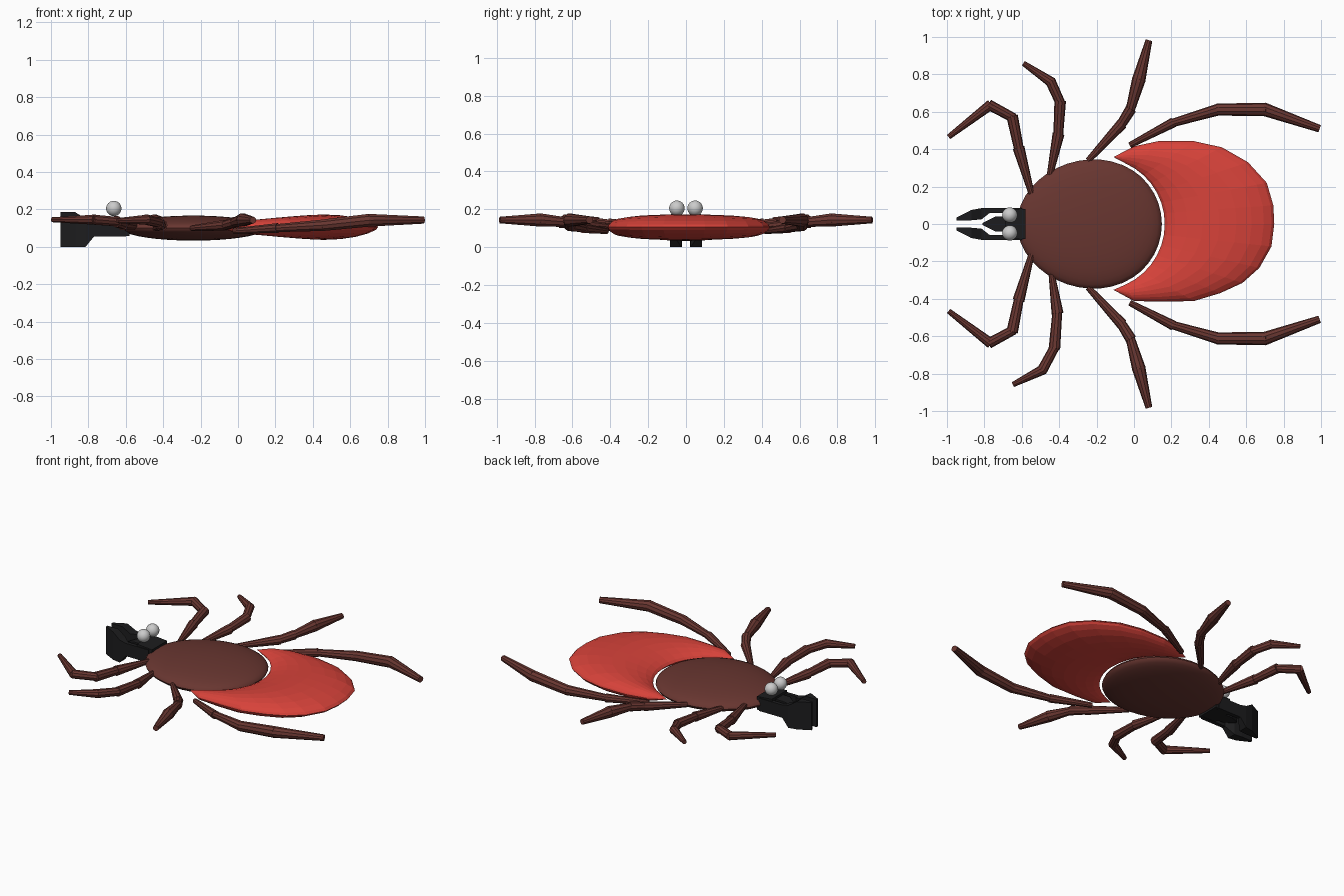
import bpy, bmesh
from math import sin, cos, pi
from mathutils import Vector

if "Cube" in bpy.data.objects:
    bpy.data.objects.remove(bpy.data.objects["Cube"])


def material(name, rgb):
    m = bpy.data.materials.new(name)
    m.diffuse_color = (*rgb, 1)
    m.use_nodes = True
    m.node_tree.nodes["Principled BSDF"].inputs["Base Color"].default_value = m.diffuse_color
    return m


BROWN = material("brown", (0.14, 0.037, 0.03))
RED = material("red", (0.68, 0.055, 0.042))
BLACK = material("black", (0.012, 0.012, 0.013))


def finish(name, bm, mat=None, smooth=None):
    bmesh.ops.remove_doubles(bm, verts=bm.verts, dist=0.0005)
    bmesh.ops.recalc_face_normals(bm, faces=bm.faces)
    me = bpy.data.meshes.new(name)
    bm.to_mesh(me)
    bm.free()
    ob = bpy.data.objects.new(name, me)
    bpy.context.collection.objects.link(ob)
    if mat:
        me.materials.append(mat)
    if smooth:
        bpy.context.view_layer.objects.active = ob
        ob.select_set(True)
        bpy.ops.object.shade_smooth_by_angle(angle=smooth)
        ob.select_set(False)
    return ob


def skin(bm, rows, closed):
    """Bridge rows of points with quads."""
    vs = [[bm.verts.new(p) for p in r] for r in rows]
    n = len(rows[0])
    for a, b in zip(vs, vs[1:]):
        for j in range(n if closed else n - 1):
            k = (j + 1) % n
            bm.faces.new((a[j], a[k], b[k], b[j]))
    return vs


def loft(bm, rows):
    vs = skin(bm, rows, True)
    bm.faces.new(vs[0])
    bm.faces.new(vs[-1])


def egg(t, grow=1.0):
    return -0.238 + 0.387 * grow * cos(t), 0.345 * grow * sin(t) * (1 + 0.06 * cos(t))


# Back shield: flattened egg with a dome above and below the rim
bm = bmesh.new()
rows = []
for i in range(19):
    a = pi * (i / 18 - 0.5)
    r, z = cos(a), 0.1 + 0.067 * sin(a)
    rows.append([(-0.238 + (x + 0.238) * r, y * r, z)
                 for x, y in (egg(2 * pi * j / 40) for j in range(40))])
skin(bm, rows, True)
finish("back_shield", bm, BROWN, 0.7)

# Abdomen: thin crescent lens wrapped round the shield
outer = [(-0.11, -0.352), (0.0, -0.412), (0.16, -0.415), (0.32, -0.412), (0.46, -0.37),
         (0.58, -0.315), (0.67, -0.235), (0.735, -0.12), (0.75, 0.0), (0.745, 0.1),
         (0.71, 0.22), (0.61, 0.33), (0.47, 0.41), (0.32, 0.443), (0.13, 0.443),
         (0.0, 0.415), (-0.11, 0.358)]
bm = bmesh.new()
N, M = len(outer) - 1, 10
for side in (1, -1):
    rows = []
    for i, (ox, oy) in enumerate(outer):
        ix, iy = egg(1.23 * (2 * i / N - 1), 1.04)
        if i in (0, N):
            ix, iy = ox, oy
        row = []
        for k in range(M + 1):
            u = (1 - cos(pi * k / M)) / 2
            h = 0.068 * max(4 * u * (1 - u), 0) ** 0.65 * max(sin(pi * i / N), 0) ** 0.6
            row.append((ix + (ox - ix) * u, iy + (oy - iy) * u, 0.105 + side * h))
        rows.append(row)
    skin(bm, rows, False)
bmesh.ops.dissolve_degenerate(bm, dist=0.0005, edges=bm.edges)
finish("abdomen", bm, RED)


# Legs: chains of tapered segments
def segment(bm, p, q, r0, r1):
    p, q = Vector(p), Vector(q)
    d = (q - p).normalized()
    s = d.cross(Vector((0, 0, 1))).normalized()
    up = s.cross(d)
    p, q = p - d * 0.008, q + d * 0.008
    loft(bm, [[c + (s * cos(2 * pi * j / 10) + up * sin(2 * pi * j / 10)) * r
               for j in range(10)] for c, r in ((p, r0), (q, r1))])


FAR = [0.016, 0.032], [0.026, 0.031], [0.026, 0.028], [0.028, 0.014]
legs = {
    "first": ([(-0.55, 0.17, 0.11), (-0.615, 0.40, 0.12), (-0.65, 0.57, 0.135),
               (-0.77, 0.635, 0.145), (-0.985, 0.47, 0.145)], FAR),
    "second": ([(-0.45, 0.26, 0.1), (-0.405, 0.475, 0.115), (-0.395, 0.65, 0.13),
                (-0.445, 0.76, 0.145), (-0.585, 0.855, 0.14)], FAR),
    "third": ([(-0.24, 0.345, 0.1), (-0.07, 0.53, 0.115), (-0.02, 0.61, 0.13),
               (0.025, 0.77, 0.143), (0.078, 0.975, 0.143)],
              ([0.016, 0.03], [0.026, 0.03], [0.024, 0.037], [0.037, 0.018])),
    "fourth": ([(-0.015, 0.425, 0.085), (0.205, 0.54, 0.1), (0.45, 0.612, 0.115),
                (0.70, 0.612, 0.142), (0.985, 0.512, 0.143)],
               ([0.016, 0.027], [0.022, 0.032], [0.032, 0.036], [0.036, 0.02])),
}
right_second = [(-0.44, 0.27, 0.1), (-0.41, 0.47, 0.115), (-0.425, 0.66, 0.13),
                (-0.49, 0.78, 0.145), (-0.64, 0.855, 0.14)]
for name, (pts, radii) in legs.items():
    for side, label in ((1, "left"), (-1, "right")):
        path = right_second if name == "second" and side < 0 else pts
        path = [(x, y * side, z) for x, y, z in path]
        bm = bmesh.new()
        for p, q, (r0, r1) in zip(path, path[1:], radii):
            segment(bm, p, q, r0, r1)
        finish(f"{name}_leg_{label}", bm, BROWN, 0.5)


# Mouth: two jaws, a central spike and a joining base, all box sections
def boxes(name, secs):
    bm = bmesh.new()
    loft(bm, [[(x, y0, z0), (x, y1, z0), (x, y1, z1), (x, y0, z1)]
              for x, y0, y1, z0, z1 in secs])
    return finish(name, bm, BLACK)


for s, label in ((1, "left"), (-1, "right")):
    boxes("jaw_" + label, [(x, s * a, s * b, z0, z1) for x, a, b, z0, z1 in (
        (-0.95, 0.02, 0.034, 0, 0.185), (-0.87, 0.02, 0.075, 0, 0.185),
        (-0.815, 0.025, 0.085, 0, 0.15), (-0.77, 0.06, 0.085, 0.055, 0.14),
        (-0.60, 0.06, 0.085, 0.055, 0.14))])
boxes("mouth_spike", [(-0.81, -0.006, 0.006, 0.07, 0.11), (-0.74, -0.04, 0.04, 0.06, 0.14),
                      (-0.60, -0.04, 0.04, 0.06, 0.14)])
boxes("mouth_base", [(-0.69, -0.08, 0.08, 0.057, 0.155), (-0.58, -0.08, 0.08, 0.057, 0.145)])

# Eyes
for s, label in ((1, "left"), (-1, "right")):
    bm = bmesh.new()
    bmesh.ops.create_uvsphere(bm, u_segments=20, v_segments=12, radius=0.041)
    bmesh.ops.translate(bm, verts=bm.verts, vec=(-0.664, s * 0.048, 0.205))
    finish("eye_" + label, bm, None, 0.7)
